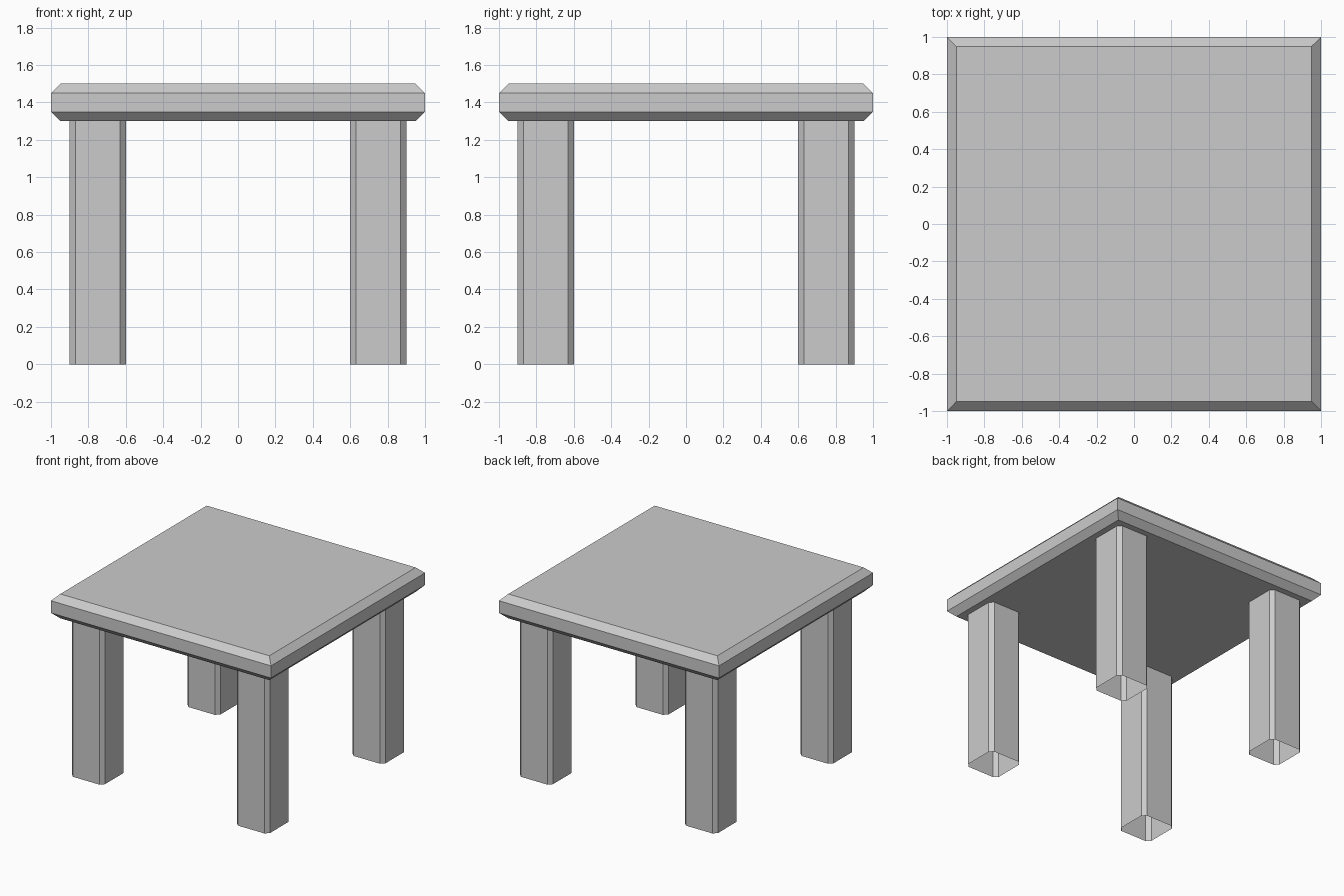
import bpy

if "Cube" in bpy.data.objects:
    bpy.data.objects.remove(bpy.data.objects["Cube"])


def loft(name, rings, caps):
    """Join equal-sized rings of points with quads, optionally capping both ends."""
    n = len(rings[0])
    verts = [p for ring in rings for p in ring]
    faces = [(r * n + i, r * n + (i + 1) % n, (r + 1) * n + (i + 1) % n, (r + 1) * n + i)
             for r in range(len(rings) - 1) for i in range(n)]
    if caps:
        faces.append(tuple(reversed(range(n))))
        faces.append(tuple(range(len(verts) - n, len(verts))))
    mesh = bpy.data.meshes.new(name)
    mesh.from_pydata(verts, [], faces)
    mesh.update()
    obj = bpy.data.objects.new(name, mesh)
    bpy.context.collection.objects.link(obj)
    return obj


def square(h, z):
    return [(-h, -h, z), (h, -h, z), (h, h, z), (-h, h, z)]


# Table top: square slab with chamfered upper and lower rims
loft("table_top", [square(h, z) for h, z in
                   [(0.95, 1.30), (1.0, 1.35), (1.0, 1.45), (0.95, 1.50)]], True)

# Legs: open-ended square tubes with chamfered corners
H, C = 0.15, 0.12
outline = [(-C, -H), (C, -H), (H, -C), (H, C), (C, H), (-C, H), (-H, C), (-H, -C)]
for side, sx in (("left", -1), ("right", 1)):
    for end, sy in (("front", -1), ("back", 1)):
        leg = loft(f"{end}_{side}_leg",
                   [[(x, y, z) for x, y in outline] for z in (0.0, 1.30)], False)
        leg.location = (0.75 * sx, 0.75 * sy, 0)
